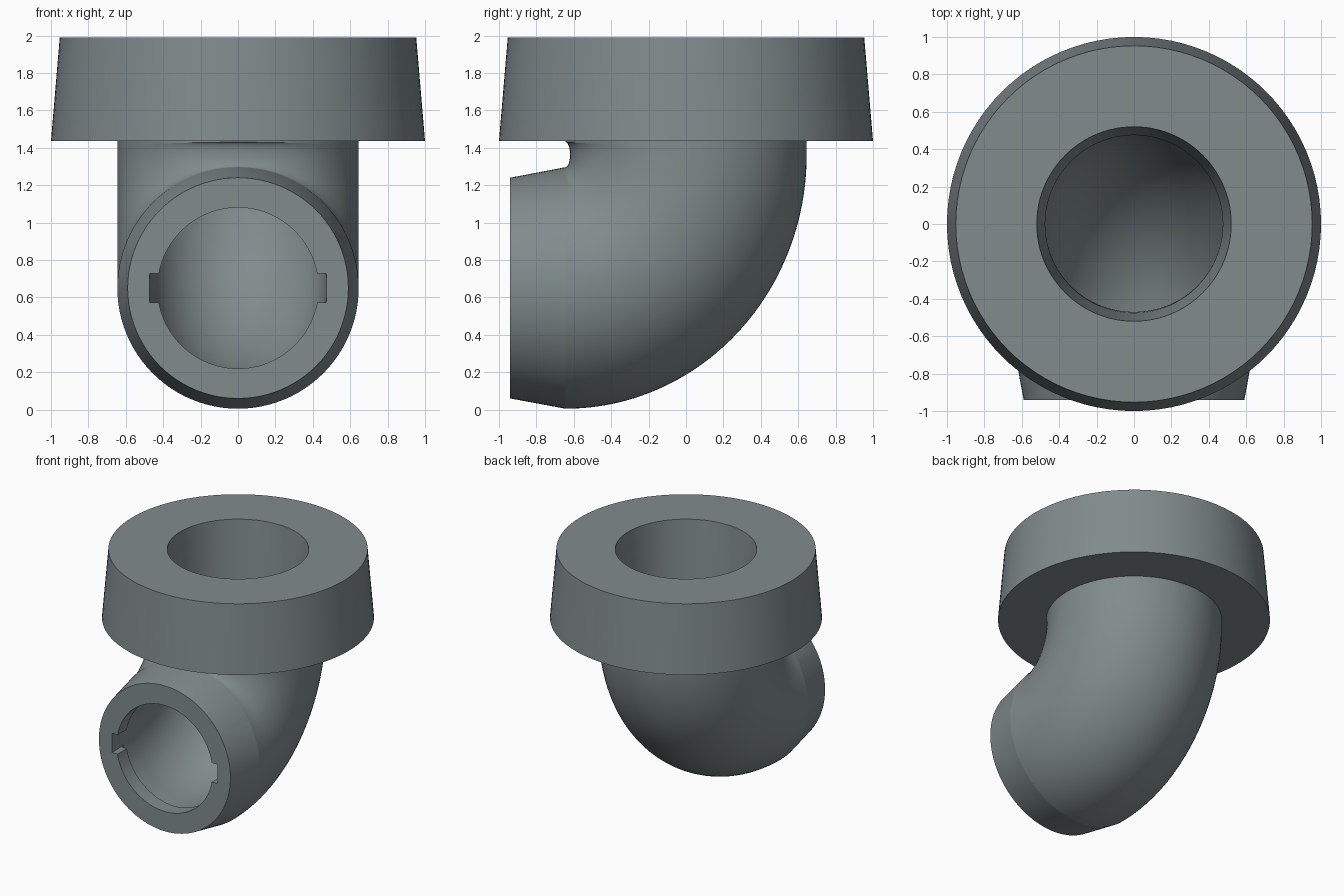
import bpy, bmesh, math
from mathutils import Vector

if "Cube" in bpy.data.objects:
    bpy.data.objects.remove(bpy.data.objects["Cube"])

SIDES = 96
STEPS = 64
PIPE_R, BORE_R = 0.645, 0.475
CAP_Z = 1.435

grey = bpy.data.materials.new("slate grey")
grey.use_nodes = True
colour = (0.22, 0.26, 0.265, 1)
grey.diffuse_color = colour
grey.node_tree.nodes["Principled BSDF"].inputs["Base Color"].default_value = colour


def flat_ring(z, r):
    """Horizontal ring: centre, in-plane half vector, x radius."""
    return Vector((0, 0, z)), Vector((0, r, 0)), r


def upright_ring(y, r):
    return Vector((0, y, 0.65)), Vector((0, 0, -r)), r


def skin(name, rings):
    """Join a closed chain of rings into a smooth shaded solid."""
    bm = bmesh.new()
    loops = []
    for centre, half, rx in rings:
        loop = []
        for i in range(SIDES):
            a = math.tau * i / SIDES
            loop.append(bm.verts.new(centre + half * math.cos(a) + Vector((rx * math.sin(a), 0, 0))))
        loops.append(loop)
    for k, a in enumerate(loops):
        b = loops[(k + 1) % len(loops)]
        for i in range(SIDES):
            j = (i + 1) % SIDES
            bm.faces.new((a[i], a[j], b[j], b[i]))
    bmesh.ops.recalc_face_normals(bm, faces=bm.faces)
    mesh = bpy.data.meshes.new(name)
    bm.to_mesh(mesh)
    bm.free()
    mesh.materials.append(grey)
    obj = bpy.data.objects.new(name, mesh)
    bpy.context.collection.objects.link(obj)
    return obj


def smooth(obj):
    bpy.ops.object.select_all(action="DESELECT")
    obj.select_set(True)
    bpy.context.view_layer.objects.active = obj
    bpy.ops.object.shade_smooth_by_angle(angle=math.radians(10))


def bend(radius):
    """Rings of the quarter bend, from the cap down to the spout."""
    rings = []
    for k in range(STEPS + 1):
        t = math.pi / 2 * k / STEPS
        s = math.pi / 2 - 2 * t
        outer = Vector((0, -PIPE_R + 1.29 * math.cos(t), 1.36 - 1.355 * math.sin(t)))
        inner = Vector((0, -PIPE_R + 0.025 * math.cos(s), 1.363 + 0.067 * math.sin(s)))
        half = (outer - inner) / 2 * (radius / PIPE_R)
        rings.append(((outer + inner) / 2, half, radius))
    return rings


# Tapered cap with a tapered bore
cap = skin("cap", [flat_ring(CAP_Z, 1.0), flat_ring(1.99, 0.953),
                   flat_ring(1.99, 0.52), flat_ring(CAP_Z, BORE_R)])
smooth(cap)

# Elbow pipe: outer skin, tapered spout, inner lip, bore
elbow = skin("elbow_pipe",
             [flat_ring(CAP_Z, PIPE_R)] + bend(PIPE_R)
             + [upright_ring(-0.94, 0.59), upright_ring(-0.94, 0.43),
                upright_ring(-0.82, 0.43), upright_ring(-0.82, BORE_R)]
             + bend(BORE_R)[::-1] + [flat_ring(CAP_Z, BORE_R)])

# Pair of key slots through the lip
bpy.ops.mesh.primitive_cube_add(size=1, location=(0, -0.9, 0.65))
cutter = bpy.context.object
cutter.name = "slot_cutter"
cutter.scale = (0.946, 0.2, 0.155)
cutter.hide_render = True
cutter.hide_viewport = True
cut = elbow.modifiers.new("slots", "BOOLEAN")
cut.operation = "DIFFERENCE"
cut.solver = "EXACT"
cut.object = cutter
bpy.context.view_layer.objects.active = elbow
bpy.ops.object.modifier_apply(modifier=cut.name)
bpy.data.objects.remove(cutter)
smooth(elbow)
